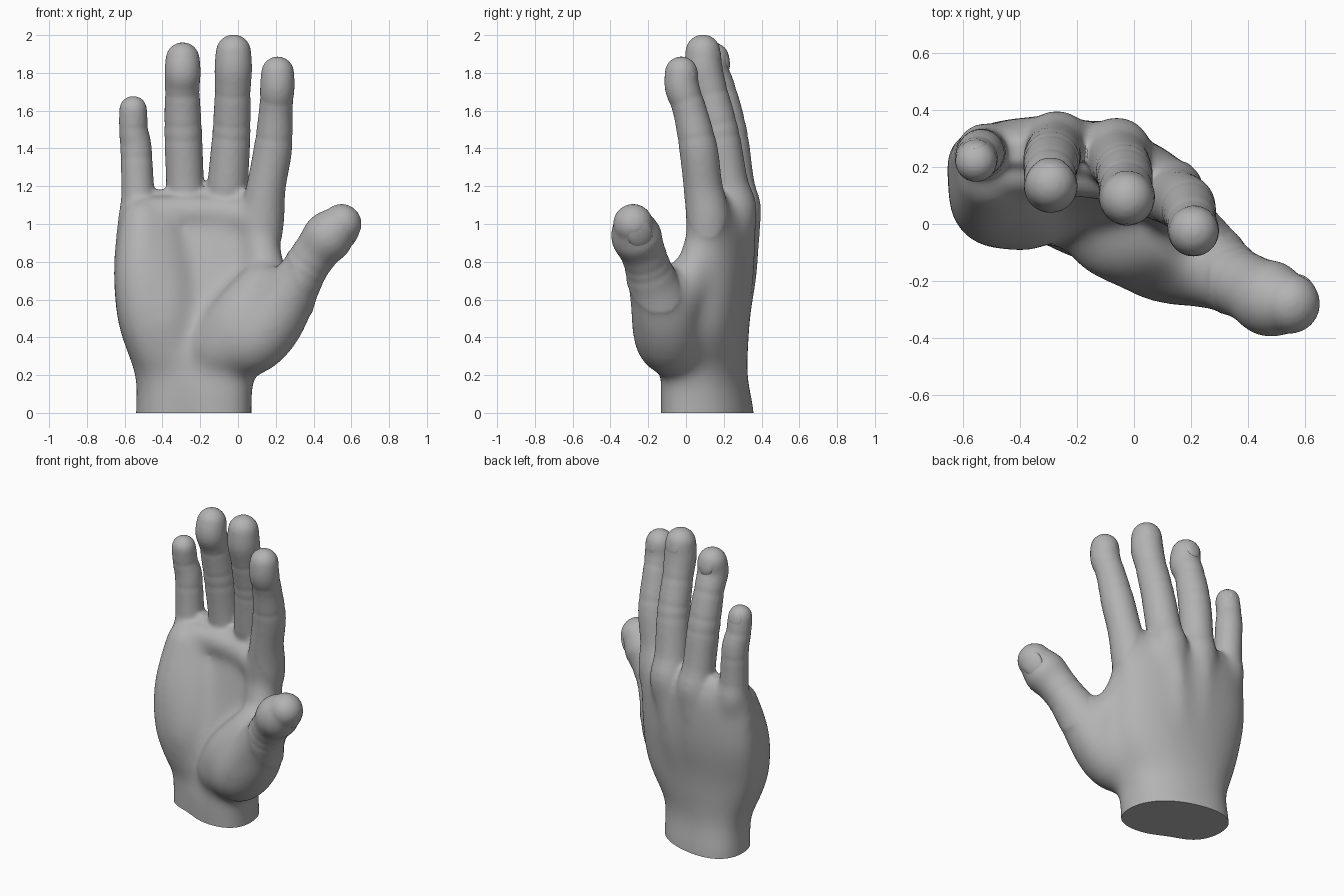
import bpy, bmesh, math
from mathutils import Vector, Matrix

if "Cube" in bpy.data.objects:
    bpy.data.objects.remove(bpy.data.objects["Cube"])

skin = bpy.data.materials.new("grey_skin")
skin.diffuse_color = (0.45, 0.45, 0.45, 1)
skin.use_nodes = True
skin.node_tree.nodes["Principled BSDF"].inputs["Base Color"].default_value = skin.diffuse_color
SEG = 40


def catmull(rows, n):
    """Smoothly resample rows of numbers."""
    out = []
    for i in range(len(rows) - 1):
        p = [rows[max(0, min(len(rows) - 1, i + k))] for k in (-1, 0, 1, 2)]
        for s in range(n):
            t = s / n
            out.append([0.5 * (2 * b + (c - a) * t + (2 * a - 5 * b + 4 * c - d) * t * t
                               + (3 * b - a - 3 * c + d) * t ** 3) for a, b, c, d in zip(*p)])
    return out + [list(rows[-1])]


def skin_rings(bm, rings):
    """Closed loft through rings of points."""
    vs = [[bm.verts.new(p) for p in r] for r in rings]
    for a, b in zip(vs, vs[1:]):
        for j in range(SEG):
            k = (j + 1) % SEG
            bm.faces.new((a[j], a[k], b[k], b[j]))
    bm.faces.new(vs[0][::-1])
    bm.faces.new(vs[-1])


def tube(bm, rows, creases=()):
    """Round limb along (x, y, z, radius) rows with rounded ends."""
    pts = catmull(rows, 16)
    rings = []
    for i, (x, y, z, r) in enumerate(pts):
        a, b = pts[max(0, i - 1)], pts[min(len(pts) - 1, i + 1)]
        d = (Vector(b[:3]) - Vector(a[:3])).normalized()
        u = d.cross(Vector((0, 1, 0))).normalized()
        v = d.cross(u)
        r += 0.003
        for c in creases:
            r *= 1 - 0.03 * math.exp(-((z - c) / 0.014) ** 2)
        rings.append([Vector((x, y, z)) + r * (u * math.cos(q) + v * math.sin(q))
                      for q in (math.tau * j / SEG for j in range(SEG))])
    skin_rings(bm, rings)
    for x, y, z, r in (rows[0], rows[-1]):
        bmesh.ops.create_uvsphere(bm, u_segments=32, v_segments=20, radius=r + 0.002,
                                  matrix=Matrix.Translation((x, y, z)))


bm = bmesh.new()

# Palm and wrist: z, left x, right x, middle y, half depth, slope, arch
palm = [(-0.20, -0.545, 0.075, 0.105, 0.235, -0.07, 0.01),
        (0.00, -0.545, 0.075, 0.105, 0.235, -0.07, 0.01),
        (0.15, -0.54, 0.08, 0.09, 0.22, -0.07, 0.01),
        (0.24, -0.56, 0.10, 0.09, 0.205, -0.06, 0.02),
        (0.36, -0.605, 0.17, 0.10, 0.195, -0.05, 0.03),
        (0.50, -0.645, 0.21, 0.12, 0.185, -0.04, 0.03),
        (0.75, -0.665, 0.22, 0.165, 0.16, -0.05, 0.04),
        (1.00, -0.645, 0.23, 0.175, 0.125, -0.06, 0.065),
        (1.12, -0.615, 0.22, 0.17, 0.09, -0.07, 0.07),
        (1.18, -0.54, 0.17, 0.165, 0.05, -0.07, 0.075)]
rings = []
for z, xl, xr, my, h, slope, arch in catmull(palm, 6):
    ring = []
    for j in range(SEG):
        q = math.tau * j / SEG
        c, s = math.cos(q), math.sin(q)
        u = math.copysign(abs(c) ** 0.85, c)
        v = math.copysign(abs(s) ** 0.85, s)
        if v < 0 and z < 0.25:  # shallow hollow on the inside of the wrist
            v *= 1 - 0.15 * math.exp(-((u + 0.35) / 0.3) ** 2)
        ring.append(Vector(((xl + xr) / 2 + u * (xr - xl) / 2,
                            my + slope * u + arch * (1 - u * u) + h * v, z)))
    rings.append(ring)
skin_rings(bm, rings)

# Fingers, each running down into its knuckle
tube(bm, [(-0.50, 0.21, 0.85, 0.09), (-0.52, 0.25, 1.05, 0.105), (-0.53, 0.25, 1.18, 0.085),
          (-0.54, 0.25, 1.40, 0.080), (-0.553, 0.235, 1.50, 0.074), (-0.555, 0.22, 1.605, 0.071)],
     (1.35, 1.51))
tube(bm, [(-0.26, 0.25, 0.85, 0.09), (-0.27, 0.28, 1.05, 0.118), (-0.28, 0.26, 1.22, 0.098),
          (-0.29, 0.225, 1.48, 0.097), (-0.295, 0.175, 1.70, 0.089), (-0.293, 0.135, 1.80, 0.092),
          (-0.293, 0.14, 1.872, 0.088)], (1.45, 1.53, 1.69))
tube(bm, [(-0.07, 0.22, 0.85, 0.09), (-0.06, 0.255, 1.05, 0.12), (-0.053, 0.22, 1.22, 0.105),
          (-0.035, 0.18, 1.48, 0.098), (-0.028, 0.125, 1.70, 0.092), (-0.025, 0.095, 1.82, 0.096),
          (-0.024, 0.09, 1.910, 0.091)], (1.46, 1.53, 1.69))
tube(bm, [(0.11, 0.11, 0.80, 0.10), (0.125, 0.115, 1.02, 0.115), (0.15, 0.09, 1.20, 0.10),
          (0.185, 0.065, 1.40, 0.098), (0.20, 0.02, 1.60, 0.086), (0.208, -0.02, 1.72, 0.088),
          (0.21, -0.025, 1.80, 0.085)], (1.46, 1.66))

# Thumb with its fleshy base
tube(bm, [(-0.03, -0.03, 0.35, 0.155), (0.08, -0.09, 0.38, 0.18), (0.20, -0.12, 0.52, 0.175),
          (0.31, -0.18, 0.70, 0.132), (0.405, -0.225, 0.84, 0.116), (0.48, -0.263, 0.935, 0.130),
          (0.548, -0.28, 1.000, 0.104)], (0.76, 0.80))
tube(bm, [(-0.09, -0.03, 0.34, 0.16), (0.0, -0.065, 0.50, 0.155), (0.12, -0.05, 0.68, 0.12)])

# Web of skin between thumb and index finger
tube(bm, [(0.12, 0.08, 0.88, 0.10), (0.17, 0.03, 0.72, 0.10), (0.22, -0.05, 0.58, 0.12)])

# Broad heel on the outer side, and pads below the fingers
tube(bm, [(-0.37, 0.09, 0.31, 0.165), (-0.39, 0.10, 0.50, 0.195), (-0.41, 0.15, 0.75, 0.18),
          (-0.43, 0.20, 1.00, 0.13)])
tube(bm, [(-0.43, 0.07, 0.32, 0.135), (-0.47, 0.07, 0.50, 0.160), (-0.50, 0.10, 0.75, 0.155),
          (-0.50, 0.17, 1.00, 0.125)])
tube(bm, [(-0.51, 0.185, 1.05, 0.09), (-0.28, 0.19, 1.06, 0.09), (-0.06, 0.165, 1.05, 0.09),
          (0.10, 0.10, 1.02, 0.095)])

# Tendons on the back of the hand
for x, y in ((-0.50, 0.30), (-0.27, 0.36), (-0.06, 0.335), (0.10, 0.19)):
    tube(bm, [(x * 0.55 - 0.12, 0.27, 0.40, 0.03), (x * 0.8 - 0.05, y * 0.5 + 0.16, 0.70, 0.035),
              (x, y, 1.02, 0.04)])

bmesh.ops.recalc_face_normals(bm, faces=bm.faces)
mesh = bpy.data.meshes.new("raw_hand")
bm.to_mesh(mesh)
bm.free()
raw = bpy.data.objects.new("raw_hand", mesh)
bpy.context.collection.objects.link(raw)

# Fuse everything into one skin
rem = raw.modifiers.new("fuse", 'REMESH')
rem.mode = 'VOXEL'
rem.voxel_size = 0.012
smo = raw.modifiers.new("soften", 'SMOOTH')
smo.factor = 0.5
smo.iterations = 4
bpy.context.view_layer.update()
dg = bpy.context.evaluated_depsgraph_get()
final = bpy.data.meshes.new_from_object(raw.evaluated_get(dg))
bpy.data.objects.remove(raw)

# Blend the palm more than the fingers, then cut the wrist flat
bm = bmesh.new()
bm.from_mesh(final)
for top, steps in ((0.90, 30), (0.98, 20), (1.05, 20), (1.10, 16), (1.14, 8), (1.19, 6)):
    vs = [v for v in bm.verts if v.co.z < top and v.co.x + 0.4 * v.co.z < 0.60]
    for _ in range(steps):
        bmesh.ops.smooth_vert(bm, verts=vs, factor=0.5, use_axis_x=True, use_axis_y=True,
                              use_axis_z=True)
cut = bmesh.ops.bisect_plane(bm, geom=bm.verts[:] + bm.edges[:] + bm.faces[:],
                             plane_co=(0, 0, 0), plane_no=(0, 0, 1), clear_inner=True)
edges = [e for e in cut["geom_cut"] if isinstance(e, bmesh.types.BMEdge)]
bmesh.ops.contextual_create(bm, geom=edges)
bmesh.ops.recalc_face_normals(bm, faces=bm.faces)
bm.to_mesh(final)
bm.free()


def add(name, me):
    ob = bpy.data.objects.new(name, me)
    bpy.context.collection.objects.link(ob)
    me.materials.clear()
    me.materials.append(skin)
    bpy.ops.object.select_all(action='DESELECT')
    ob.select_set(True)
    bpy.context.view_layer.objects.active = ob
    bpy.ops.object.shade_smooth_by_angle(angle=math.radians(40))


add("hand", final)


# Nails: thin shells sunk into the fingertips
def nail(name, tip, normal, along, r):
    n = Vector(normal).normalized()
    a = Vector(along)
    a = (a - n * a.dot(n)).normalized()
    rot = Matrix((a.cross(n), a, n)).transposed().to_4x4()
    b = bmesh.new()
    bmesh.ops.create_uvsphere(b, u_segments=24, v_segments=16, radius=1)
    bmesh.ops.transform(b, verts=b.verts, matrix=Matrix.Translation(Vector(tip) + n * r * 0.74)
                        @ rot @ Matrix.Diagonal((r * 0.6, r * 0.75, r * 0.27, 1)))
    me = bpy.data.meshes.new(name)
    b.to_mesh(me)
    b.free()
    add(name, me)


up = (0, -0.2, 1)
nail("little_nail", (-0.555, 0.222, 1.595), (-0.1, 1, 0.2), up, 0.073)
nail("ring_nail", (-0.293, 0.14, 1.86), (0, 1, 0.2), up, 0.090)
nail("middle_nail", (-0.024, 0.09, 1.89), (0.1, 1, 0.2), up, 0.094)
nail("index_nail", (0.21, -0.025, 1.785), (0.3, 1, 0.2), up, 0.087)
nail("thumb_nail", (0.525, -0.272, 0.98), (0.85, 0.3, -0.35), (0.6, -0.2, 0.8), 0.116)
